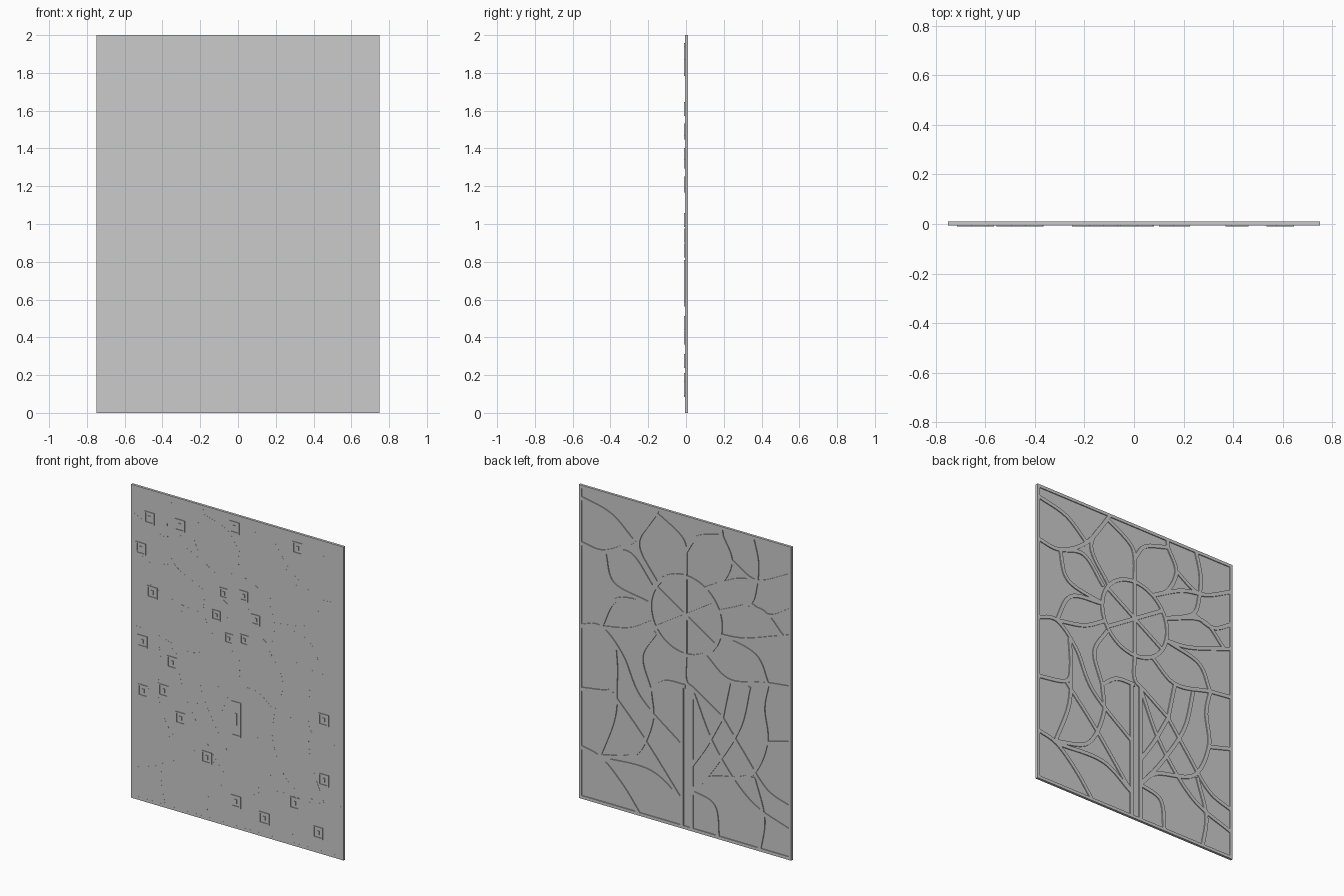
import bpy, bmesh, math
from mathutils import Vector

if "Cube" in bpy.data.objects:
    bpy.data.objects.remove(bpy.data.objects["Cube"])

W, H = 0.75, 2.0                       # half width, height
FRONT, BACK = -0.006, 0.004            # glass faces
RIB_F, RIB_B, TAG_F = -0.0063, 0.010, -0.010


def finish(bm, name):
    bmesh.ops.recalc_face_normals(bm, faces=bm.faces)
    me = bpy.data.meshes.new(name)
    bm.to_mesh(me)
    bm.free()
    ob = bpy.data.objects.new(name, me)
    bpy.context.collection.objects.link(ob)
    return ob


def add_box(bm, x0, x1, y0, y1, z0, z1):
    vs = bmesh.ops.create_cube(bm, size=1)["verts"]
    for v in vs:
        v.co = ((x0 + x1) / 2 + v.co.x * (x1 - x0),
                (y0 + y1) / 2 + v.co.y * (y1 - y0),
                (z0 + z1) / 2 + v.co.z * (z1 - z0))


def smooth_path(pts, steps=8):
    """Catmull-Rom curve through the points."""
    p = [Vector(q) for q in pts]
    if len(p) < 3:
        return p
    p = [2 * p[0] - p[1]] + p + [2 * p[-1] - p[-2]]
    out = []
    for a, b, c, d in zip(p, p[1:], p[2:], p[3:]):
        for i in range(steps):
            t = i / steps
            out.append(0.5 * (2 * b + (c - a) * t + (2 * a - 5 * b + 4 * c - d) * t * t
                              + (3 * b - a - 3 * c + d) * t ** 3))
    return out + [p[-2]]


def add_rib(bm, path, width=0.024, closed=False):
    """Rectangular lead strip swept along a path in the x-z plane."""
    n, rings = len(path), []
    for i, p in enumerate(path):
        a = path[(i - 1) % n] if closed else path[max(i - 1, 0)]
        b = path[(i + 1) % n] if closed else path[min(i + 1, n - 1)]
        t = (b - a).normalized()
        s = Vector((-t.y, t.x)) * width / 2
        rings.append([bm.verts.new((max(-W, min(W, q.x)), y, max(0, min(H, q.y))))
                      for q, y in ((p + s, RIB_F), (p + s, RIB_B), (p - s, RIB_B), (p - s, RIB_F))])
    pairs = list(zip(rings, rings[1:])) + ([(rings[-1], rings[0])] if closed else [])
    for r, q in pairs:
        for k in range(4):
            bm.faces.new((r[k], r[(k + 1) % 4], q[(k + 1) % 4], q[k]))
    if not closed:
        bm.faces.new(rings[0])
        bm.faces.new(rings[-1][::-1])


# Glass sheet
bm = bmesh.new()
add_box(bm, -W, W, FRONT, BACK, 0, H)
finish(bm, "glass_sheet")

# Outer frame
bm = bmesh.new()
f = 0.02
add_box(bm, -W, -W + f, RIB_F, RIB_B, 0, H)
add_box(bm, W - f, W, RIB_F, RIB_B, 0, H)
add_box(bm, -W + f, W - f, RIB_F, RIB_B, 0, f)
add_box(bm, -W + f, W - f, RIB_F, RIB_B, H - f, H)
finish(bm, "outer_frame")

# Flower disc: ring and three spokes
bm = bmesh.new()
ring = [Vector((0.25 * math.cos(a), 1.36 + 0.25 * math.sin(a)))
        for a in (2 * math.pi * i / 48 for i in range(48))]
add_rib(bm, ring, closed=True)
for deg in (90, 32, 148):
    d = Vector((math.cos(math.radians(deg)), math.sin(math.radians(deg)))) * 0.25
    add_rib(bm, [Vector((0, 1.36)) - d, Vector((0, 1.36)) + d])
finish(bm, "flower_disc_ribs")

# Petal outlines
petals = [
    [(.24, 1.49), (.39, 1.65), (.574, 1.617)],
    [(.574, 1.617), (.51, 1.43), (.25, 1.37)],
    [(.25, 1.37), (.49, 1.33), (.60, 1.127)],
    [(.60, 1.127), (.39, 1.17), (.23, 1.26)],
    [(.21, 1.96), (.335, 1.73), (.2, 1.51)],
    [(.21, 1.96), (.04, 1.86), (0, 1.77), (0, 1.61)],
    [(-.257, 1.94), (-.08, 1.88), (0, 1.77)],
    [(-.257, 1.94), (-.32, 1.80), (-.257, 1.65), (-.14, 1.57)],
    [(-.14, 1.57), (-.35, 1.68), (-.503, 1.715)],
    [(-.503, 1.715), (-.45, 1.56), (-.24, 1.45)],
    [(-.24, 1.45), (-.52, 1.54), (-.69, 1.41)],
    [(-.69, 1.41), (-.42, 1.32), (-.24, 1.30)],
    [(-.24, 1.30), (-.49, 1.24), (-.58, 1.08)],
    [(-.58, 1.08), (-.31, 1.03), (-.13, 1.15)],
    [(-.31, 1.03), (-.257, .78)],
    [(0, 1.11), (0, .95), (-.07, .90), (-.257, .78)],
    [(.21, 1.2), (.31, 1.02), (.25, .82)],
    [(.25, .82), (.14, .9), (0, .91)],
]
bm = bmesh.new()
for p in petals:
    add_rib(bm, smooth_path(p))
finish(bm, "petal_ribs")

# Background dividing lines
background = [
    [(.75, 1.92), (.53, 1.866), (.37, 1.74)],
    [(.75, 1.63), (.574, 1.617), (.37, 1.74), (.21, 1.96), (.2, 2)],
    [(-.257, 1.94), (-.25, 2)],
    [(-.468, 2), (-.505, 1.85), (-.503, 1.715)],
    [(-.32, 1.80), (-.503, 1.715), (-.75, 1.82)],
    [(-.45, 1.56), (-.6, 1.52), (-.75, 1.6)],
    [(-.69, 1.41), (-.75, 1.43)],
    [(-.58, 1.08), (-.75, 1.10)],
    [(-.57, .70), (-.75, .75)],
]
bm = bmesh.new()
for p in background:
    add_rib(bm, smooth_path(p))
finish(bm, "background_ribs")

# Stem and leaf outlines
leaves = [
    [(.025, .91), (.025, 0)],
    [(-.045, .91), (-.045, 0)],
    [(.75, 1.095), (.60, 1.127), (.45, .99), (.32, .75), (.025, .52)],
    [(.75, .695), (.53, .74), (.49, .85), (.5, 1.04)],
    [(.49, .85), (.504, .588), (.61, .30)],
    [(.75, .33), (.6, .29), (.45, .16), (.32, 0)],
    [(.61, .30), (.36, .38), (.24, .62), (.25, .82)],
    [(.60, .29), (.25, .30), (.025, .17)],
    [(.53, .74), (.3, .5), (.025, .17)],
    [(-.045, .254), (-.17, .37), (-.45, .46), (-.57, .70), (-.55, .92), (-.58, 1.08)],
    [(-.257, .78), (-.15, .58), (-.045, .42)],
    [(-.257, .78), (-.4, .6), (-.57, .4), (-.75, .33)],
    [(-.045, .9), (-.2, .58), (-.45, .30), (-.75, .18)],
    [(-.45, 1.03), (-.38, .75), (-.2, .45), (-.045, .254)],
    [(-.045, .25), (-.2, .2), (-.23, 0)],
    [(-.48, .46), (-.55, .22), (-.52, 0)],
]
bm = bmesh.new()
for p in leaves:
    add_rib(bm, smooth_path(p))
finish(bm, "stem_and_leaf_ribs")

# Small raised tags on the front: frame with a bar inside
tags = [(-.62, 1.82), (-.405, 1.83), (-.02, 1.92), (.426, 1.906), (-.68, 1.61), (-.60, 1.35),
        (-.67, 1.02), (-.46, .94), (-.665, .705), (-.40, .60), (-.215, .40), (.61, .86),
        (.61, .476), (.405, .274), (.19, .12), (.57, .13), (-.01, .174), (-.52, .745)]
disc_tags = [(-.095, 1.48), (.045, 1.5), (-.15, 1.325), (.13, 1.37), (-.06, 1.20), (.05, 1.22)]


def add_tag(bm, x, z, hw, hh):
    t = 0.008
    for x0, x1, z0, z1 in ((-hw, -hw + t, -hh, hh), (hw - t, hw, -hh, hh),
                           (-hw + t, hw - t, hh - t, hh), (-hw + t, hw - t, -hh, -hh + t),
                           (-t, t, -hh / 3, hh / 3)):
        add_box(bm, x + x0, x + x1, TAG_F, FRONT + 0.001, z + z0, z + z1)


bm = bmesh.new()
for x, z in tags:
    add_tag(bm, x, z, .035, .037)
for x, z in disc_tags:
    add_tag(bm, x, z, .03, .032)
add_tag(bm, -.01, .70, .035, .11)
finish(bm, "front_tags")
